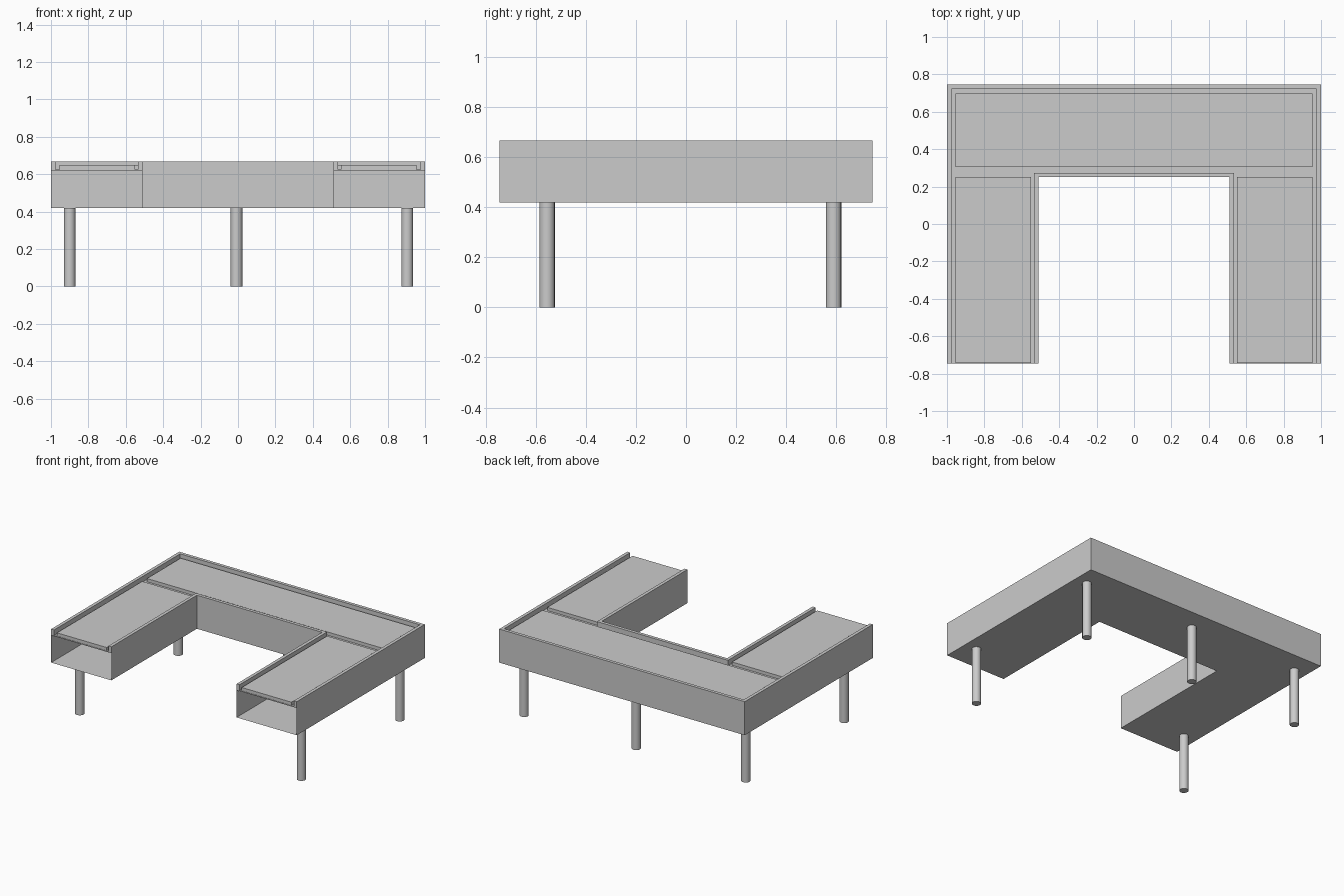
import bpy, bmesh

if "Cube" in bpy.data.objects:
    bpy.data.objects.remove(bpy.data.objects["Cube"])

FRONT, BACK, INNER_Y, OUT_X, IN_X = -0.745, 0.745, 0.25, 1.0, 0.51
Z_BASE, Z_DECK, Z_TOP = 0.42, 0.62, 0.667
RIM = 0.024


def finish(name, bm):
    bmesh.ops.recalc_face_normals(bm, faces=bm.faces)
    mesh = bpy.data.meshes.new(name)
    bm.to_mesh(mesh)
    bm.free()
    obj = bpy.data.objects.new(name, mesh)
    bpy.context.collection.objects.link(obj)
    return obj


def prism(name, outline, z0, z1):
    bm = bmesh.new()
    face = bm.faces.new([bm.verts.new((x, y, z0)) for x, y in outline])
    ext = bmesh.ops.extrude_face_region(bm, geom=[face], use_keep_orig=True)
    top = [g for g in ext["geom"] if isinstance(g, bmesh.types.BMVert)]
    bmesh.ops.translate(bm, verts=top, vec=(0, 0, z1 - z0))
    return finish(name, bm)


def rect(x0, x1, y0, y1):
    return [(x0, y0), (x1, y0), (x1, y1), (x0, y1)]


def bracket(x, y):
    # Three-sided path open toward the front
    return [(-x, FRONT), (-x, y), (x, y), (x, FRONT)]


def u_shape(x_out, y_out, x_in, y_in):
    return bracket(x_out, y_out) + bracket(x_in, y_in)[::-1]


# Hollow U-shaped body: floor and walls, open at both arm ends
outline = u_shape(OUT_X, BACK, IN_X, INNER_Y)
bm = bmesh.new()
low = [bm.verts.new((x, y, Z_BASE)) for x, y in outline]
high = [bm.verts.new((x, y, Z_DECK)) for x, y in outline]
bm.faces.new(low)
for i in range(8):
    if i in (3, 7):
        continue
    j = (i + 1) % 8
    bm.faces.new((low[i], low[j], high[j], high[i]))
finish("hollow_body", bm)

# Thin deck forming the groove floor around the panels
prism("deck", outline, Z_DECK, Z_DECK + 0.006)

# Raised rims along the outer and inner edges
prism("outer_rim", u_shape(OUT_X, BACK, OUT_X - RIM, BACK - RIM), Z_DECK, Z_TOP)
prism("inner_rim", u_shape(IN_X + RIM, INNER_Y + RIM, IN_X, INNER_Y), Z_DECK, Z_TOP)

# Inset top panels
prism("back_panel", rect(-0.955, 0.955, 0.305, 0.697), Z_DECK, 0.65)
for side, s in (("left", -1), ("right", 1)):
    xs = sorted((s * 0.55, s * 0.955))
    prism(side + "_arm_panel", rect(*xs, FRONT + 0.003, 0.25), Z_DECK, 0.65)

# Round legs
legs = {"front_left_leg": (-0.9, -0.555), "front_right_leg": (0.905, -0.555),
        "back_left_leg": (-0.9, 0.59), "back_right_leg": (0.905, 0.59),
        "back_middle_leg": (-0.008, 0.59)}
for name, (x, y) in legs.items():
    bpy.ops.mesh.primitive_cylinder_add(vertices=16, radius=0.031, depth=Z_BASE,
                                        location=(x, y, Z_BASE / 2))
    leg = bpy.context.object
    leg.name = name
    bpy.ops.object.shade_smooth_by_angle()
